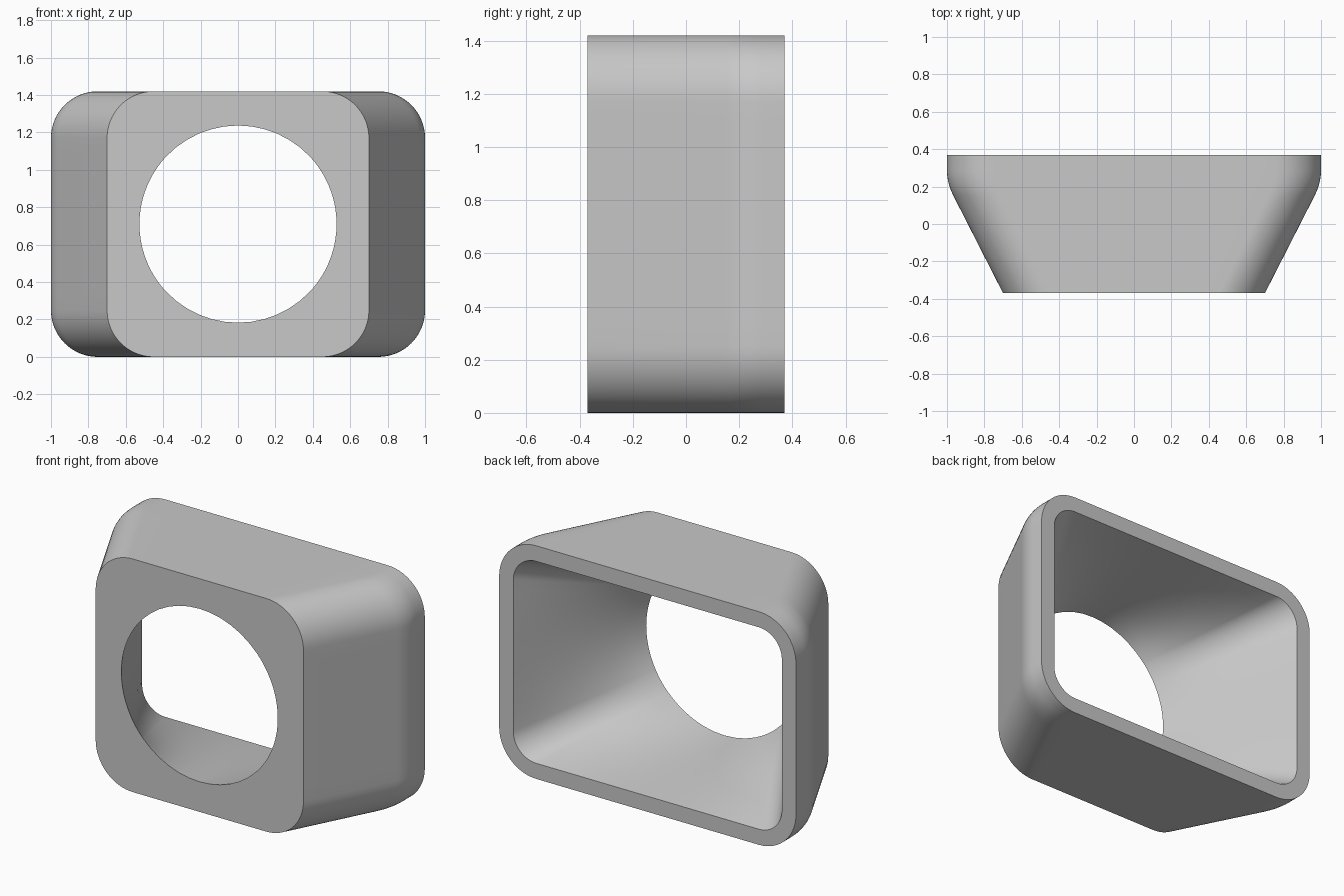
import bpy, bmesh, math

cube = bpy.data.objects.get("Cube")
if cube:
    bpy.data.objects.remove(cube, do_unlink=True)

HALF_DEPTH, HALF_HEIGHT = 0.37, 0.71
FRONT_WIDTH, BACK_WIDTH = 0.70, 1.0
WALL, HOLE_RADIUS = 0.095, 0.527
ARC_STEPS, SIDE_STEPS = 16, 6


def quarter_outline(w, h, rx, rz):
    """Rounded rectangle from the +x axis to the +z axis."""
    pts = [(w, (h - rz) * i / SIDE_STEPS) for i in range(SIDE_STEPS)]
    for i in range(ARC_STEPS + 1):
        a = math.pi / 2 * i / ARC_STEPS
        pts.append((w - rx + rx * math.cos(a), h - rz + rz * math.sin(a)))
    pts += [((w - rx) * (1 - i / SIDE_STEPS), h) for i in range(1, SIDE_STEPS + 1)]
    return pts


def quarter_circle(match, radius):
    """Circle points spaced in proportion to a matching outline."""
    lengths = [0]
    for p, q in zip(match, match[1:]):
        lengths.append(lengths[-1] + math.dist(p, q))
    angles = [math.pi / 2 * s / lengths[-1] for s in lengths]
    return [(radius * math.cos(a), radius * math.sin(a)) for a in angles]


def full_loop(quarter, y):
    """Mirror a quarter outline into a closed loop at depth y."""
    half = quarter + [(-x, z) for x, z in reversed(quarter[:-1])]
    loop = half + [(x, -z) for x, z in reversed(half[1:-1])]
    return [(x, y, z + HALF_HEIGHT) for x, z in loop]


# Outer shell: tapered sides easing into a short straight rim
slope = 0.51
bend_y = -HALF_DEPTH + (BACK_WIDTH - FRONT_WIDTH) / slope
ease = 0.07
profile = [(-HALF_DEPTH, FRONT_WIDTH)]
for i in range(9):
    t = i / 8
    y = bend_y - ease * (1 - t) ** 2 + ease * t ** 2
    profile.append((y, BACK_WIDTH - slope * ease * (1 - t) ** 2))
profile.append((HALF_DEPTH, BACK_WIDTH))
rings = [full_loop(quarter_outline(w, HALF_HEIGHT, 0.25, 0.25), y) for y, w in profile]

# Inner passage: rounded rectangle at the back blending to the round front hole
inner = quarter_outline(BACK_WIDTH - WALL, HALF_HEIGHT - WALL, 0.155, 0.155)
hole = quarter_circle(inner, HOLE_RADIUS)
PASSAGE_STEPS = 10
for i in range(PASSAGE_STEPS + 1):
    t = i / PASSAGE_STEPS
    blend = [(a[0] + (b[0] - a[0]) * t, a[1] + (b[1] - a[1]) * t)
             for a, b in zip(inner, hole)]
    rings.append(full_loop(blend, HALF_DEPTH * (1 - 2 * t)))

# Join the loops into one closed hollow body
bm = bmesh.new()
loops = [[bm.verts.new(p) for p in ring] for ring in rings]
for k, a in enumerate(loops):
    b = loops[(k + 1) % len(loops)]
    for i in range(len(a)):
        j = (i + 1) % len(a)
        bm.faces.new((a[i], a[j], b[j], b[i]))
bmesh.ops.recalc_face_normals(bm, faces=bm.faces)
mesh = bpy.data.meshes.new("hollow_tapered_housing")
bm.to_mesh(mesh)
bm.free()

# Single grey material
grey = bpy.data.materials.new("light grey")
grey.use_nodes = True
colour = (0.58, 0.58, 0.58, 1)
grey.diffuse_color = colour
grey.node_tree.nodes["Principled BSDF"].inputs["Base Color"].default_value = colour
mesh.materials.append(grey)

housing = bpy.data.objects.new("hollow_tapered_housing", mesh)
bpy.context.collection.objects.link(housing)
bpy.ops.object.select_all(action="DESELECT")
housing.select_set(True)
bpy.context.view_layer.objects.active = housing
bpy.ops.object.shade_smooth_by_angle(angle=math.radians(30))
